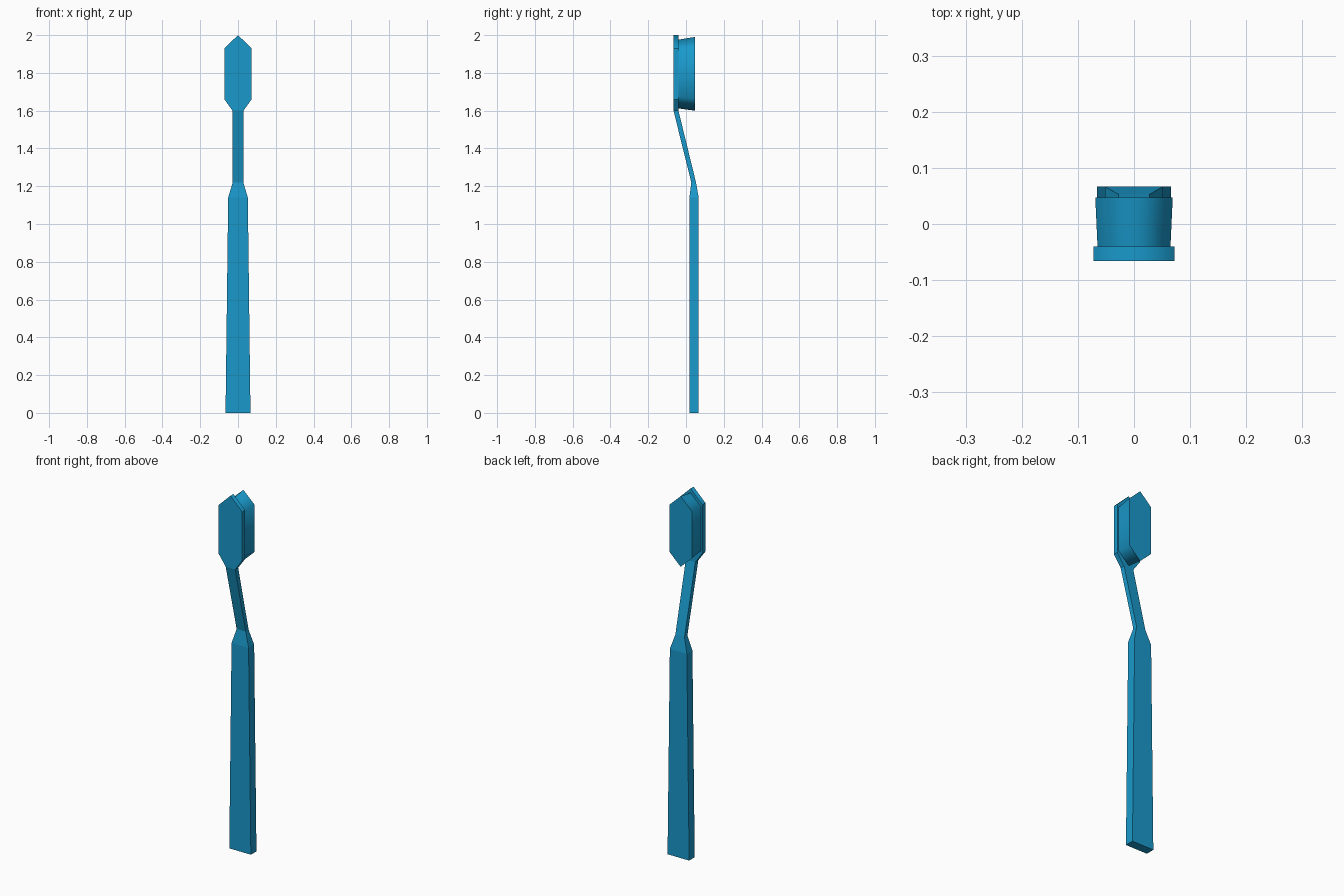
import bpy, bmesh

if "Cube" in bpy.data.objects:
    bpy.data.objects.remove(bpy.data.objects["Cube"])

blue = bpy.data.materials.new("blue_plastic")
blue.diffuse_color = (0.01, 0.32, 0.60, 1)
blue.use_nodes = True
blue.node_tree.nodes["Principled BSDF"].inputs["Base Color"].default_value = blue.diffuse_color


def add_object(name, bm):
    bmesh.ops.remove_doubles(bm, verts=bm.verts, dist=1e-5)
    bmesh.ops.dissolve_degenerate(bm, edges=bm.edges, dist=1e-5)
    bmesh.ops.recalc_face_normals(bm, faces=bm.faces)
    mesh = bpy.data.meshes.new(name)
    bm.to_mesh(mesh)
    bm.free()
    mesh.materials.append(blue)
    obj = bpy.data.objects.new(name, mesh)
    bpy.context.collection.objects.link(obj)
    return obj


def bridge(bm, a, b, smooth=False):
    n = len(a)
    for i in range(n):
        j = (i + 1) % n
        bm.faces.new((a[i], a[j], b[j], b[i])).smooth = smooth


# Handle, neck and head plate: rectangular sections (z, half width, y front, y back)
sections = [
    (0.00, 0.066, 0.018, 0.067),
    (1.14, 0.052, 0.018, 0.067),
    (1.22, 0.028, 0.028, 0.053),
    (1.60, 0.029, -0.066, -0.040),
    (1.66, 0.072, -0.066, -0.040),
    (1.93, 0.072, -0.066, -0.040),
]
bm = bmesh.new()
rings = [[bm.verts.new(p) for p in ((-w, y0, z), (w, y0, z), (w, y1, z), (-w, y1, z))]
         for z, w, y0, y1 in sections]
for lower, upper in zip(rings, rings[1:]):
    bridge(bm, lower, upper)
bm.faces.new(rings[0][::-1])

# Pointed tip of the head plate
a, b, c, d = rings[-1]
tip_front = bm.verts.new((0, -0.066, 2.0))
tip_back = bm.verts.new((0, -0.040, 2.0))
bm.faces.new((a, b, tip_front))
bm.faces.new((c, d, tip_back))
bm.faces.new((b, c, tip_back, tip_front)).smooth = True
bm.faces.new((d, a, tip_front, tip_back)).smooth = True
add_object("handle_and_head", bm)

# Bristle block: hexagon flaring slightly away from the plate
def hexagon(bm, y, w, z0, z1, s):
    pts = ((0, z0), (w, z0 + s), (w, z1 - s), (0, z1), (-w, z1 - s), (-w, z0 + s))
    return [bm.verts.new((x, y, z)) for x, z in pts]


bm = bmesh.new()
base = hexagon(bm, -0.040, 0.065, 1.612, 1.976, 0.062)
tips = hexagon(bm, 0.047, 0.069, 1.600, 1.990, 0.065)
bridge(bm, base, tips, smooth=True)
bm.faces.new(base)
bm.faces.new(tips)
add_object("bristles", bm)
